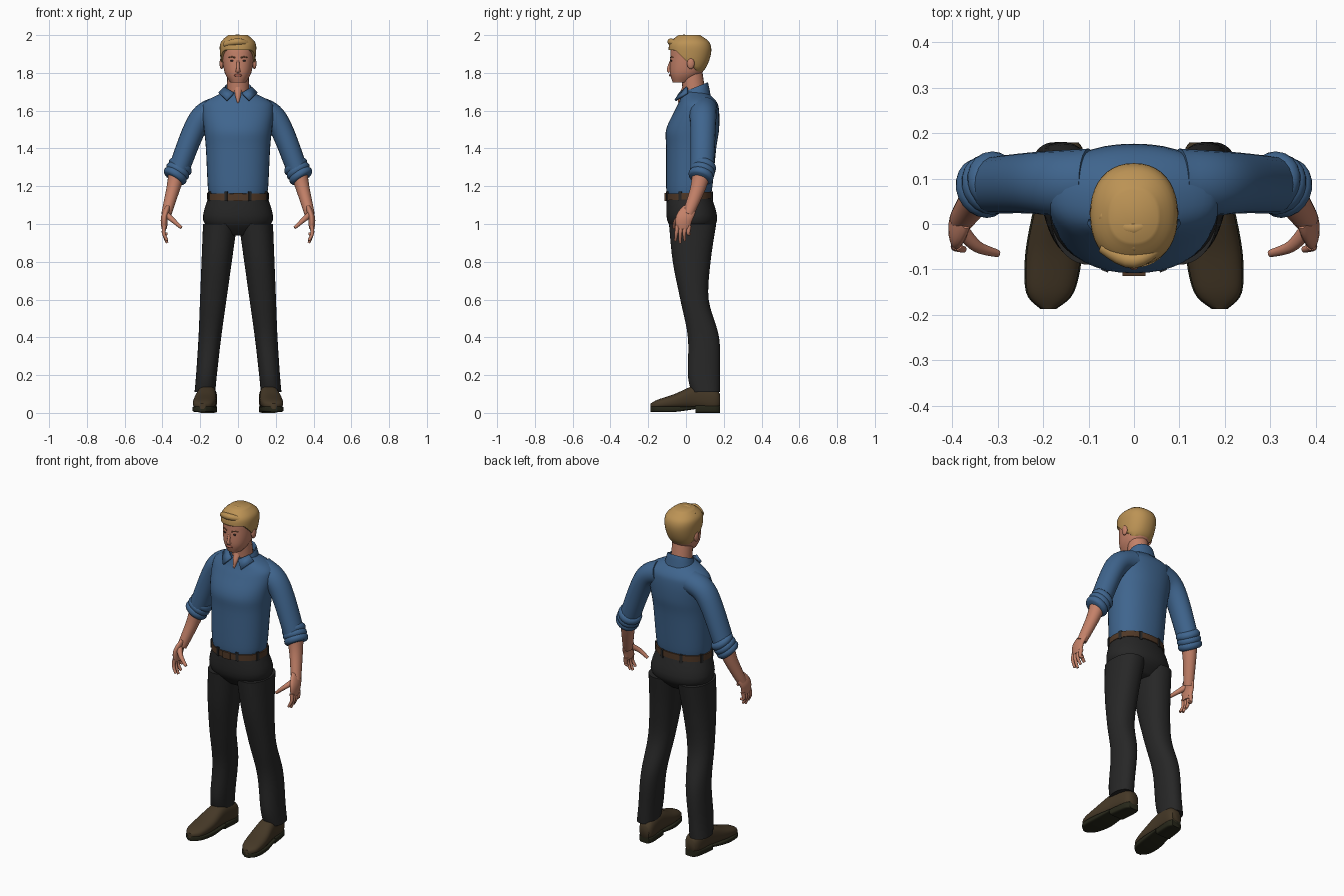
import bpy, bmesh, math
from mathutils import Vector

default_cube = bpy.data.objects.get("Cube")
if default_cube:
    bpy.data.objects.remove(default_cube, do_unlink=True)


def material(name, red, green, blue):
    mat = bpy.data.materials.new(name)
    mat.use_nodes = True
    mat.diffuse_color = (red, green, blue, 1)
    shader = next(node for node in mat.node_tree.nodes if node.type == "BSDF_PRINCIPLED")
    shader.inputs["Base Color"].default_value = (red, green, blue, 1)
    return mat


SHIRT = material("shirt blue", .05, .13, .27)
SKIN = material("skin", .55, .22, .14)
HAIR = material("blond hair", .5, .29, .09)
BROW = material("dark blond brow", .2, .09, .04)
LIPS = material("lip pink", .4, .12, .08)
EYE = material("eye dark", .03, .02, .02)
TROUSER = material("trouser black", .02, .02, .02)
LEATHER = material("shoe brown", .06, .04, .02)
BELT = material("belt brown", .08, .04, .02)
SOLE = material("sole dark", .02, .02, .01)


def finish(name, bm, mat):
    bmesh.ops.recalc_face_normals(bm, faces=bm.faces)
    mesh = bpy.data.meshes.new(name)
    bm.to_mesh(mesh)
    bm.free()
    mesh.materials.append(mat)
    for polygon in mesh.polygons:
        polygon.use_smooth = True
    mesh.set_sharp_from_angle(angle=math.radians(50))
    obj = bpy.data.objects.new(name, mesh)
    bpy.context.collection.objects.link(obj)
    return obj


def pair(obj):
    """Repeat a left part on the right."""
    obj.modifiers.new("mirror", "MIRROR").use_mirror_merge = False


def refine(rows, steps=5):
    """Smooth spline through rows of numbers."""
    out = []
    last = len(rows) - 1
    for i in range(last):
        before, start, end, after = rows[max(i - 1, 0)], rows[i], rows[i + 1], rows[min(i + 2, last)]
        for step in range(steps):
            t = step / steps
            out.append([b + t * (c - a + t * (2*a - 5*b + 4*c - d + t * (3*b - a - 3*c + d))) / 2
                        for a, b, c, d in zip(before, start, end, after)])
    return out + [list(rows[last])]


def circle(count):
    return [(math.cos(math.tau * j / count), math.sin(math.tau * j / count)) for j in range(count)]


def bridge(name, rings, mat, caps=True):
    bm = bmesh.new()
    loops = [[bm.verts.new(point) for point in ring] for ring in rings]
    for low, high in zip(loops, loops[1:]):
        for j in range(len(low)):
            bm.faces.new((low[j - 1], low[j], high[j], high[j - 1]))
    if caps:
        bm.faces.new(loops[0])
        bm.faces.new(loops[-1])
    return finish(name, bm, mat)


def loft(name, rows, mat, centre=lambda pos: 0, along_y=False, power=.9, tilt=0, caps=True, shape=tuple):
    """Rows give position along the axis, half width, near edge and far edge."""
    rings = []
    for pos, width, near, far in refine(rows):
        ring = []
        for c, s in circle(40):
            x = centre(pos) + width * math.copysign(abs(c) ** power, c)
            depth = (near + far) / 2 + (far - near) / 2 * math.copysign(abs(s) ** power, s)
            ring.append(shape((x, pos, depth) if along_y else (x, depth, pos + tilt * (depth - near))))
        rings.append(ring)
    return bridge(name, rings, mat, caps)


def tube(name, path, mat, start, end, bulge=0, wide=1):
    """Round limb along a path, tapering from start to end radius."""
    points = [Vector(point) for point in refine(path)]
    last = len(points) - 1
    rings = []
    for i, point in enumerate(points):
        tangent = (points[min(i + 1, last)] - points[max(i - 1, 0)]).normalized()
        deep = (Vector((0, 1, 0)) - tangent * tangent.y).normalized()
        across = tangent.cross(deep)
        t = i / last
        radius = start + (end - start) * t + bulge * math.sin(math.pi * t)
        rings.append([point + radius * (across * c + deep * s * wide) for c, s in circle(20)])
    return bridge(name, rings, mat)


def ball(name, centre, size, mat):
    bm = bmesh.new()
    bmesh.ops.create_uvsphere(bm, u_segments=16, v_segments=10, radius=1)
    bmesh.ops.scale(bm, vec=size, verts=bm.verts)
    bmesh.ops.translate(bm, vec=centre, verts=bm.verts)
    return finish(name, bm, mat)


def box(name, centre, size, mat, turn=0):
    bm = bmesh.new()
    bmesh.ops.create_cube(bm, size=1)
    bmesh.ops.scale(bm, vec=size, verts=bm.verts)
    obj = finish(name, bm, mat)
    obj.location, obj.rotation_euler.z = centre, turn


# Shirt body, trouser seat and belt
loft("shirt_body", [(1.15, .15, -.1, .13), (1.2, .16, -.105, .14), (1.4, .17, -.105, .16), (1.5, .18, -.105, .175),
                    (1.6, .19, -.06, .175), (1.65, .17, -.035, .16), (1.7, .07, -.02, .11)], SHIRT)
loft("trouser_seat", [(1.16, .15, -.1, .13), (1.02, .185, -.1, .165), (.94, .1, -.04, .1)], TROUSER)
loft("belt", [(z, .163, -.108, .143) for z in (1.125, 1.16)], BELT, tilt=.04)
box("buckle", (0, -.108, 1.143), (.05, .012, .04), BELT)
for i in range(8):
    angle = math.tau * (i + .5) / 8
    box("belt_loop", (.16 * math.cos(angle), .018 + .122 * math.sin(angle), 1.147),
        (.016, .02, .05), TROUSER, angle + math.pi / 2)

# Neck, open shirt front and collar
tube("neck", [(0, .05, 1.64), (0, .03, 1.8)], SKIN, .06, .057)
tube("open_neckline", [(0, 0, 1.71), (0, -.026, 1.675), (0, -.038, 1.64)], SKIN, .025, .003)
loft("collar_band", [(1.62, .09, -.03, .13), (1.7, .07, -.01, .115), (1.67, .06, 0, .105)],
     SHIRT, tilt=.4, caps=False)
bm = bmesh.new()
flap = [(.02, -.027, 1.69), (.07, .01, 1.72), (.1, .01, 1.69), (.057, -.052, 1.65)]
bm.faces.new([bm.verts.new(corner) for corner in flap])
collar_flaps = finish("collar_flaps", bm, SHIRT)
collar_flaps.modifiers.new("thickness", "SOLIDIFY").thickness = .012
pair(collar_flaps)

# Head and face
head_rows = [(1.75, .04, -.07, .02), (1.8, .07, -.085, .085), (1.88, .083, -.083, .117),
             (1.94, .08, -.075, .11), (1.98, .04, -.03, .06)]
loft("head", head_rows, SKIN)
tube("nose", [(0, -.077, 1.87), (0, -.092, 1.82), (0, -.085, 1.81)], SKIN, .006, .013)
ball("lips", (0, -.083, 1.787), (.022, .007, .007), LIPS)
pair(ball("eyes", (.031, -.077, 1.864), (.011, .005, .005), EYE))
pair(tube("brows", [(.015, -.081, 1.88), (.032, -.077, 1.885), (.05, -.065, 1.88)], BROW, .004, .003))
pair(ball("ears", (.087, .025, 1.85), (.011, .02, .03), SKIN))


# Hair: a thicker skull whose lower edge follows a line from forehead to nape
def hairline(point):
    x, y, z = point
    drop = max(0, min(1, (y + .055) / .12))
    return (x, y, max(z, 1.92 - .12 * drop))


loft("hair", [(z + .02, width + .012, near - .01, far + .015) for z, width, near, far in head_rows],
     HAIR, shape=hairline)
for k in range(3):
    lock = [(-.07, -.05, 1.95), (0, -.08, 1.965), (.07, -.04, 1.95)]
    tube("hair_lock", [(x, y + .035 * k, z + .01 * k) for x, y, z in lock], HAIR, .014, .01, bulge=.006)

# Sleeves, with rolled cuffs made of stacked folds
pair(tube("sleeves", [(.1, .09, 1.61), (.18, .09, 1.575), (.24, .09, 1.48), (.32, .085, 1.27)],
          SHIRT, .068, .055, wide=1.12))
for k in range(3):
    middle = Vector((.305, .094, 1.305)) + k * Vector((.013, -.007, -.024))
    half = Vector((.012, -.006, -.018))
    pair(tube("cuff_folds", [middle - half, middle + half], SHIRT, .052, .056, bulge=.014))

# Forearms and hands
pair(tube("forearms", [(.325, .08, 1.26), (.345, .06, 1.18), (.38, .01, 1.05)], SKIN, .045, .026, wide=1.1))
pair(tube("palms", [(.375, .02, 1.08), (.39, -.01, 1.03), (.39, -.015, .975)], SKIN, .015, .014, bulge=.004, wide=2.4))
for i in range(4):
    y = -.046 + .021 * i
    pair(tube("fingers", [(.39, y, .99), (.393, y - .005, .95), (.375, y - .01 + .004 * i, .9 + .012 * (i - 1) ** 2)],
              SKIN, .012, .007))
pair(tube("thumbs", [(.38, -.015, 1.05), (.345, -.05, 1.02), (.3, -.065, .98)], SKIN, .018, .008))

# Trouser legs
pair(loft("trouser_legs", [(1, .09, -.09, .16), (.8, .08, -.07, .13), (.6, .07, -.03, .12), (.4, .06, .01, .175),
                           (.2, .055, .01, .18), (.11, .055, .03, .18)], TROUSER, centre=lambda z: .185 - .09 * z))


# Shoes, turned slightly outward, with soles and heels following their outline
def foot_line(y):
    return .17 - .1 * y


shoe_rows = [(.18, .03, .03, .1), (.15, .045, .01, .13), (.05, .05, .02, .145), (-.06, .06, .02, .1),
             (-.15, .05, .02, .07), (-.187, .015, .02, .05)]
pair(loft("shoes", shoe_rows, LEATHER, centre=foot_line, along_y=True, power=.8))
pair(loft("soles", [(y, width + .003, .02 if y > 0 else .005, .035) for y, width, low, high in shoe_rows[2:]],
          SOLE, centre=foot_line, along_y=True, power=.4))
pair(loft("heels", [(y, width, 0, .04) for y, width, low, high in shoe_rows[:3]],
          SOLE, centre=foot_line, along_y=True, power=.4))
